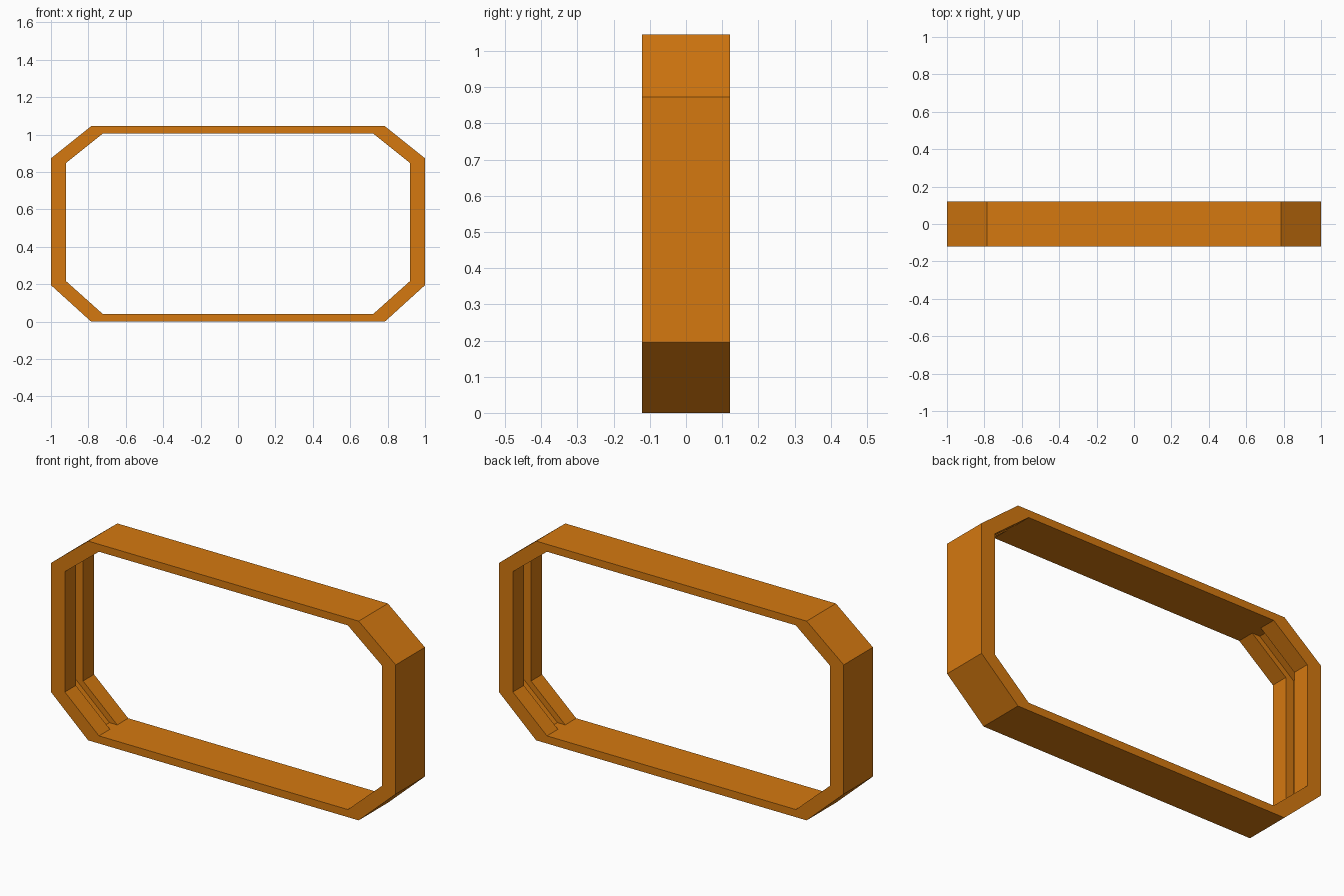
import bpy
import bmesh

cube = bpy.data.objects.get("Cube")
if cube:
    bpy.data.objects.remove(cube, do_unlink=True)

# Single orange finish
COLOR = (0.66, 0.19, 0.005, 1.0)
orange = bpy.data.materials.new("orange")
orange.use_nodes = True
orange.diffuse_color = COLOR
bsdf = next(n for n in orange.node_tree.nodes if n.type == 'BSDF_PRINCIPLED')
bsdf.inputs["Base Color"].default_value = COLOR


def octagon(side, corner, bottom, low, high, top):
    """Chamfered rectangle as (x, z) points, counter-clockwise."""
    right = [(corner, bottom), (side, low), (side, high), (corner, top)]
    return right + [(-x, z) for x, z in reversed(right)]


outer = octagon(1.0, 0.785, 0.0, 0.195, 0.873, 1.045)
inner = octagon(0.92, 0.722, 0.04, 0.217, 0.848, 1.006)
# The groove is deeper only at the sides and chamfers
groove = octagon(0.965, 0.767, 0.04, 0.217, 0.848, 1.006)

HALF_DEPTH = 0.121
HALF_GROOVE = 0.03

# Cross-section of the frame, from front to back and round the outside
section = [
    (outer, -HALF_DEPTH), (inner, -HALF_DEPTH),
    (inner, -HALF_GROOVE), (groove, -HALF_GROOVE),
    (groove, HALF_GROOVE), (inner, HALF_GROOVE),
    (inner, HALF_DEPTH), (outer, HALF_DEPTH),
]

# Loft the rings into a closed frame
bm = bmesh.new()
rings = [[bm.verts.new((x, y, z)) for x, z in pts] for pts, y in section]
for i, ring in enumerate(rings):
    following = rings[(i + 1) % len(rings)]
    for j in range(len(ring)):
        k = (j + 1) % len(ring)
        bm.faces.new((ring[j], ring[k], following[k], following[j]))

# Groove walls vanish along the top and bottom bars
flat = [f for f in bm.faces if f.calc_area() < 1e-6]
bmesh.ops.delete(bm, geom=flat, context='FACES_ONLY')
bmesh.ops.recalc_face_normals(bm, faces=bm.faces[:])

mesh = bpy.data.meshes.new("octagonal_frame")
bm.to_mesh(mesh)
bm.free()
mesh.materials.append(orange)
frame = bpy.data.objects.new("octagonal_frame", mesh)
bpy.context.collection.objects.link(frame)
